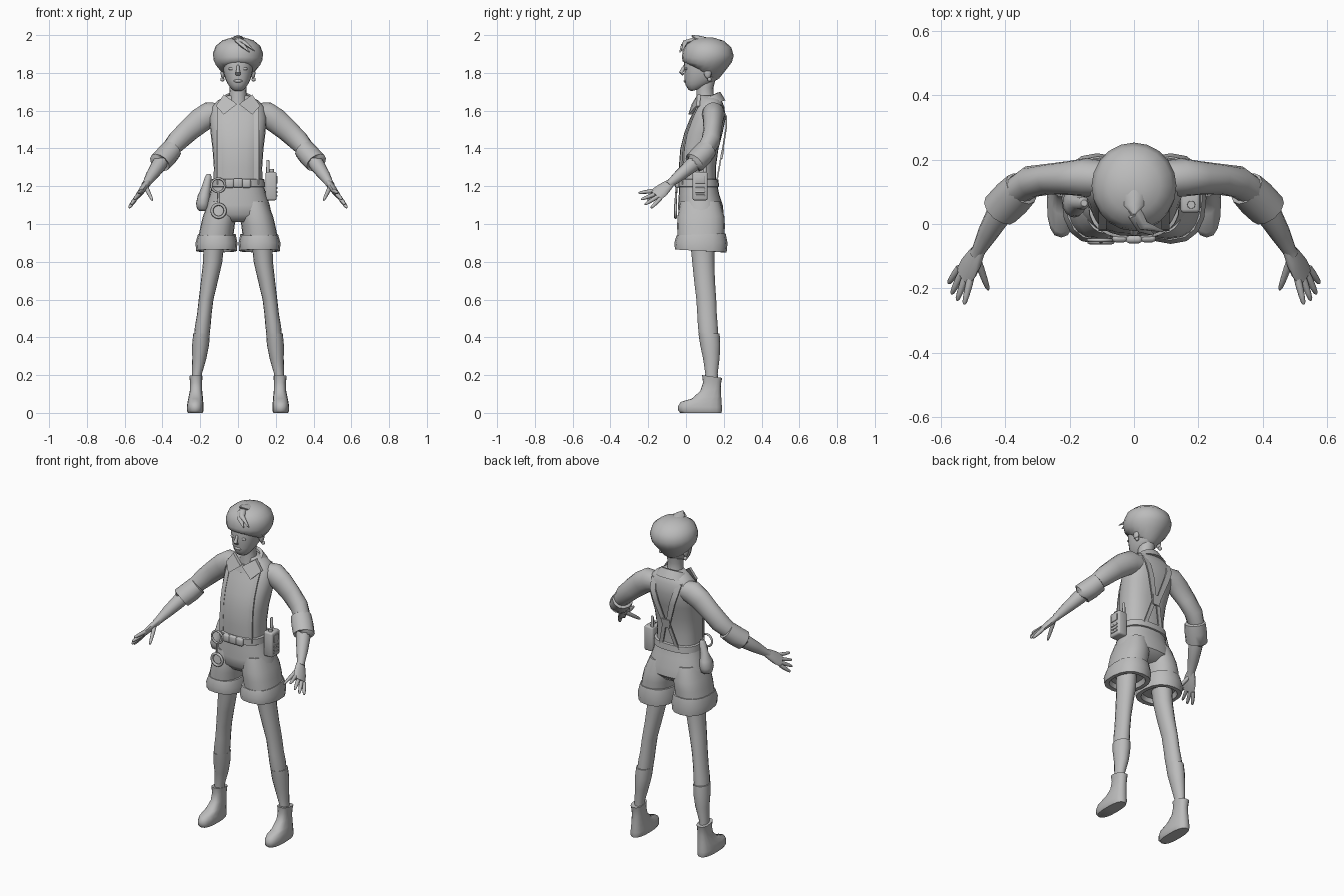
import bpy, bmesh, math
from mathutils import Vector

grey = bpy.data.materials.new("plain_grey")
grey.diffuse_color = (0.5, 0.5, 0.5, 1)


def finish(name, bm, mirror=False, angle=50):
    bmesh.ops.recalc_face_normals(bm, faces=bm.faces)
    for f in bm.faces:
        f.smooth = True
    for e in bm.edges:
        e.smooth = len(e.link_faces) == 2 and e.calc_face_angle(0) < math.radians(angle)
    me = bpy.data.meshes.new(name)
    bm.to_mesh(me)
    bm.free()
    me.materials.append(grey)
    ob = bpy.data.objects.new(name, me)
    bpy.context.collection.objects.link(ob)
    if mirror:
        ob.modifiers.new("Mirror", 'MIRROR')
    return ob


def skin(name, rings, mirror=False, angle=50):
    """Bridge rings of points and cap both ends."""
    bm = bmesh.new()
    loops = [[bm.verts.new(p) for p in r] for r in rings]
    n = len(loops[0])
    for a, b in zip(loops, loops[1:]):
        for i in range(n):
            j = (i + 1) % n
            bm.faces.new((a[i], a[j], b[j], b[i]))
    bm.faces.new(loops[0][::-1])
    bm.faces.new(loops[-1])
    return finish(name, bm, mirror, angle)


def oval(c, u, v, n=16, p=2.0):
    pts = []
    for i in range(n):
        a = 2 * math.pi * i / n
        x, y = math.cos(a), math.sin(a)
        pts.append(c + u * math.copysign(abs(x) ** (2 / p), x) + v * math.copysign(abs(y) ** (2 / p), y))
    return pts


def tilted(name, rows, mirror=False, n=16, p=2.0, angle=50):
    """Rows: front y, front z, back y, back z, left x, right x."""
    rings = []
    for fy, fz, by, bz, x0, x1 in rows:
        f, b = Vector((0, fy, fz)), Vector((0, by, bz))
        c = (f + b) / 2 + Vector(((x0 + x1) / 2, 0, 0))
        rings.append(oval(c, Vector(((x1 - x0) / 2, 0, 0)), (b - f) / 2, n, p))
    return skin(name, rings, mirror, angle)


def level(name, rows, **kw):
    """Rows: z, front y, back y, left x, right x."""
    return tilted(name, [(f, z, b, z, x0, x1) for z, f, b, x0, x1 in rows], **kw)


def tube(name, pts, mirror=False, n=12, side=(0, 0, 1), angle=50):
    """Points: x, y, z, radius along side, other radius."""
    cs = [Vector(p[:3]) for p in pts]
    rings = []
    for i, p in enumerate(pts):
        t = (cs[min(i + 1, len(cs) - 1)] - cs[max(i - 1, 0)]).normalized()
        s = Vector(side)
        u = (s - t * s.dot(t)).normalized()
        rings.append(oval(cs[i], u * p[3], t.cross(u) * p[-1], n))
    return skin(name, rings, mirror, angle)


def box(name, x0, x1, y0, y1, z0, z1, bevel=0.0, mirror=False):
    bm = bmesh.new()
    bmesh.ops.create_cube(bm, size=1)
    for v in bm.verts:
        v.co = Vector(((x0 + x1) / 2 + v.co.x * (x1 - x0), (y0 + y1) / 2 + v.co.y * (y1 - y0),
                       (z0 + z1) / 2 + v.co.z * (z1 - z0)))
    if bevel:
        bmesh.ops.bevel(bm, geom=bm.edges[:], offset=bevel, segments=2, affect='EDGES', profile=0.5)
    return finish(name, bm, mirror)


def ball(name, c, r, mirror=False):
    bm = bmesh.new()
    bmesh.ops.create_uvsphere(bm, u_segments=12, v_segments=8, radius=1)
    for v in bm.verts:
        v.co = Vector([c[i] + v.co[i] * r[i] for i in range(3)])
    return finish(name, bm, mirror)


def hoop(name, c, R, r):
    rings = []
    for i in range(25):
        a = 2 * math.pi * i / 24
        d = Vector((math.cos(a), 0, math.sin(a)))
        rings.append(oval(Vector(c) + d * R, d * r, Vector((0, r, 0)), 8))
    return skin(name, rings)


def ribbon(name, pts, mirror=False, thick=0.008):
    """Strap facing the y axis. Points: x, y, z, half width."""
    h = thick / 2
    rings = [[(x - w, y - h, z), (x + w, y - h, z), (x + w, y + h, z), (x - w, y + h, z)] for x, y, z, w in pts]
    return skin(name, rings, mirror)


# Shirt body
P = 2.5
TORSO = [(1.19, -.035, .16, .13), (1.30, -.038, .158, .128), (1.40, -.03, .172, .135), (1.48, -.01, .193, .145),
         (1.56, .022, .21, .152), (1.62, .05, .203, .14), (1.655, .065, .188, .105), (1.68, .07, .165, .06)]
level("shirt", [(z, f, b, -r, r) for z, f, b, r in TORSO], n=24, p=P)


def chest_y(x, z):
    for (z0, f0, b0, r0), (z1, f1, b1, r1) in zip(TORSO, TORSO[1:]):
        if z0 <= z <= z1:
            t = (z - z0) / (z1 - z0)
            f, b, r = f0 + t * (f1 - f0), b0 + t * (b1 - b0), r0 + t * (r1 - r0)
            return (f + b) / 2 - (b - f) / 2 * max(0, 1 - abs(x / r) ** P) ** (1 / P)


# Suspenders: front straps, shoulder straps to a back patch, and two lower straps
ribbon("front_strap", [(.098, chest_y(.098, z) - .004, z, .012) for z in
                       (1.21, 1.30, 1.40, 1.48, 1.56, 1.62)], mirror=True)
ribbon("back_strap", [(.095, .10, 1.645, .014), (.085, .185, 1.63, .016), (.075, .212, 1.57, .018),
                      (.055, .213, 1.51, .018), (.012, .19, 1.37, .014)], mirror=True)
ribbon("lower_back_strap", [(.01, .19, 1.38, .012), (.055, .162, 1.22, .012)], mirror=True)
ribbon("back_patch", [(0, .197, 1.40, .03), (0, .187, 1.345, .022)], thick=.012)

# Collar
tilted("collar", [(.05, 1.60, .17, 1.66, -.07, .07), (.03, 1.595, .208, 1.655, -.112, .112),
                  (.045, 1.64, .182, 1.70, -.076, .076), (.055, 1.64, .165, 1.695, -.062, .062),
                  (.06, 1.62, .16, 1.66, -.05, .05)], n=20)
flap = [(.005, .03, 1.635), (.075, .06, 1.685), (.118, .055, 1.625), (.075, .012, 1.58)]
skin("collar_flap", [flap, [(x, y + .018, z) for x, y, z in flap]], mirror=True)

# Sleeves, cuffs and forearms
tube("sleeve", [(.09, .14, 1.585, .055, .055), (.15, .145, 1.58, .068, .06), (.20, .143, 1.548, .066, .053),
                (.26, .14, 1.497, .06, .048), (.32, .132, 1.44, .056, .05), (.37, .10, 1.385, .045, .045)],
     mirror=True, n=16)
tube("sleeve_cuff", [(.345, .115, 1.40, .035, .035), (.35, .11, 1.395, .055, .058), (.38, .08, 1.36, .058, .062),
                     (.415, .045, 1.325, .057, .06), (.413, .04, 1.32, .038, .038)], mirror=True)
tube("forearm", [(.385, .08, 1.36, .037), (.42, .03, 1.31, .04), (.455, -.03, 1.26, .032),
                 (.482, -.08, 1.218, .022), (.49, -.095, 1.206, .022)], mirror=True)

# Hands
across = (.55, .45, -.7)
tube("palm", [(.478, -.075, 1.222, .021, .017), (.495, -.105, 1.198, .034, .018), (.513, -.135, 1.172, .042, .017),
              (.530, -.163, 1.150, .040, .013)], mirror=True, side=across)
fingers = {"index_finger": ((.508, -.168, 1.176), (.528, -.25, 1.165)),
           "middle_finger": ((.523, -.163, 1.158), (.550, -.238, 1.130)),
           "ring_finger": ((.537, -.155, 1.142), (.567, -.218, 1.103)),
           "little_finger": ((.547, -.142, 1.128), (.577, -.185, 1.085)),
           "thumb": ((.485, -.115, 1.19), (.453, -.205, 1.125))}
for name, (a, b) in fingers.items():
    a, b = Vector(a), Vector(b)
    a -= (b - a) * .15
    pts = [tuple(a.lerp(b, t)) + (r,) for t, r in ((0, .011), (.35, .0115), (.7, .0095), (.93, .007), (1, .003))]
    tube(name, pts, mirror=True, n=8)

# Neck and head
level("neck", [(1.62, .05, .17, -.06, .06), (1.67, .055, .148, -.046, .046), (1.72, .055, .145, -.044, .044),
               (1.78, .06, .16, -.05, .05)])
tilted("head", [(.03, 1.703, .06, 1.712, -.022, .022), (.012, 1.712, .10, 1.725, -.038, .038),
                (-.002, 1.735, .145, 1.75, -.055, .055), (-.007, 1.76, .165, 1.77, -.066, .066),
                (-.008, 1.80, .18, 1.80, -.077, .077), (-.012, 1.845, .195, 1.845, -.082, .082),
                (.0, 1.90, .20, 1.90, -.083, .083), (.05, 1.95, .16, 1.95, -.05, .05)], n=20, p=2.2)
tube("nose", [(0, -.006, 1.838, .007, .007), (0, -.016, 1.82, .010, .008), (0, -.026, 1.803, .011, .013),
              (0, -.014, 1.79, .006, .014)], side=(0, 1, 0), n=10)
ball("lips", (0, -.005, 1.757), (.024, .008, .008))
ball("eye", (.034, .002, 1.822), (.017, .008, .008), mirror=True)
ball("ear", (.08, .115, 1.80), (.012, .02, .03), mirror=True)
ball("earring", (.083, .125, 1.765), (.011, .011, .011), mirror=True)

# Bowl-shaped hair with a tuft
tilted("hair", [(.01, 1.862, .15, 1.755, -.07, .07), (-.008, 1.856, .175, 1.77, -.088, .088),
                (-.018, 1.862, .215, 1.82, -.117, .117), (-.022, 1.885, .242, 1.855, -.13, .13),
                (-.016, 1.92, .253, 1.89, -.132, .132), (-.002, 1.95, .24, 1.935, -.118, .118),
                (.035, 1.975, .20, 1.97, -.082, .082), (.085, 1.988, .14, 1.988, -.03, .03)], n=20)
tube("hair_peak", [(.0, .10, 1.97, .02, .04), (0, .055, 1.982, .018, .03), (.0, .03, 1.998, .002, .004)], n=8)
for name, pts in {"long_lock": [(.0, .05, 1.975), (.03, -.005, 1.962), (.09, -.022, 1.915)],
                  "short_lock": [(.0, .03, 1.97), (.025, -.014, 1.945), (.06, -.033, 1.91)]}.items():
    tube(name, [p + r for p, r in zip(pts, ((.014, .02), (.012, .016), (.002, .003)))], n=8)

# Shorts with turned-up cuffs
level("shorts_top", [(1.215, -.036, .164, -.135, .135), (1.16, -.038, .175, -.148, .148),
                     (1.10, -.042, .195, -.168, .168), (1.05, -.04, .20, -.178, .178),
                     (1.01, -.005, .16, -.10, .10)], n=24, p=2.3)
level("shorts_leg", [(1.12, -.03, .18, .01, .155), (1.04, -.045, .203, .008, .186), (.99, -.047, .206, .018, .198),
                     (.93, -.045, .203, .025, .21)], mirror=True, n=20, p=2.3)
tilted("shorts_cuff", [(-.035, .94, .195, .95, .03, .195), (-.05, .94, .21, .95, .012, .212),
                       (-.062, .90, .22, .90, .003, .225), (-.058, .865, .215, .85, .006, .222),
                       (-.03, .865, .19, .85, .03, .20), (-.02, .89, .18, .88, .04, .19)], mirror=True, p=2.4)

# Legs, socks and boots
level("leg", [(.96, .01, .16, .06, .185), (.88, .025, .15, .075, .183), (.80, .033, .15, .083, .185),
              (.70, .043, .153, .106, .196), (.60, .055, .16, .13, .208), (.52, .06, .163, .14, .217),
              (.46, .063, .168, .145, .228), (.38, .073, .172, .155, .235)], mirror=True)
level("sock", [(.42, .075, .168, .158, .23), (.42, .066, .178, .149, .237), (.36, .075, .181, .153, .243),
               (.29, .09, .178, .167, .242), (.21, .102, .168, .19, .244), (.15, .10, .17, .19, .245)], mirror=True)
tilted("boot", [(-.03, 0, .188, 0, .188, .265), (-.041, .012, .19, .012, .182, .271), (-.042, .035, .19, .03, .182, .271),
                (-.028, .058, .188, .06, .184, .267), (.03, .075, .186, .09, .186, .262), (.075, .115, .184, .13, .19, .254),
                (.09, .16, .187, .165, .19, .254), (.085, .20, .192, .185, .188, .258),
                (.10, .198, .175, .185, .198, .246)], mirror=True, p=2.5)

# Belt and buckle knot
level("belt", [(1.195, -.04, .168, -.138, .138), (1.198, -.046, .175, -.143, .143),
               (1.235, -.046, .172, -.141, .141), (1.238, -.04, .165, -.134, .134)], n=24, p=P)
box("buckle_middle", -.025, .025, -.06, -.035, 1.192, 1.242, .01)
box("buckle_side", .02, .068, -.057, -.033, 1.19, 1.238, .011, mirror=True)

# Hand radio on the belt
box("radio", .145, .205, .035, .115, 1.125, 1.275, .01)
box("radio_screen", .203, .209, .05, .10, 1.215, 1.255, .002)
for i in range(3):
    box("radio_grille", .203, .209, .05, .10, 1.145 + i * .02, 1.155 + i * .02, .002)
tube("radio_antenna", [(.158, .10, 1.26, .009), (.158, .10, 1.335, .008), (.158, .10, 1.34, .004)],
     side=(1, 0, 0), n=10)
tube("radio_knob", [(.178, .06, 1.27, .013), (.178, .06, 1.29, .012)], side=(1, 0, 0), n=10)

# Hip pouch
level("pouch", [(1.07, .045, .085, -.205, -.165), (1.08, .03, .10, -.217, -.153), (1.11, .02, .11, -.222, -.15),
                (1.15, .025, .105, -.213, -.148), (1.19, .045, .085, -.195, -.145), (1.25, .045, .085, -.175, -.14),
                (1.265, .055, .075, -.165, -.145)])

# Ring tool hanging from the belt
hoop("belt_ring", (-.105, -.05, 1.205), .036, .006)
hoop("hanging_ring", (-.103, -.055, 1.07), .035, .008)
tube("ring_cord", [(-.105, -.052, 1.17, .006), (-.103, -.055, 1.105, .006)], side=(1, 0, 0), n=8)
